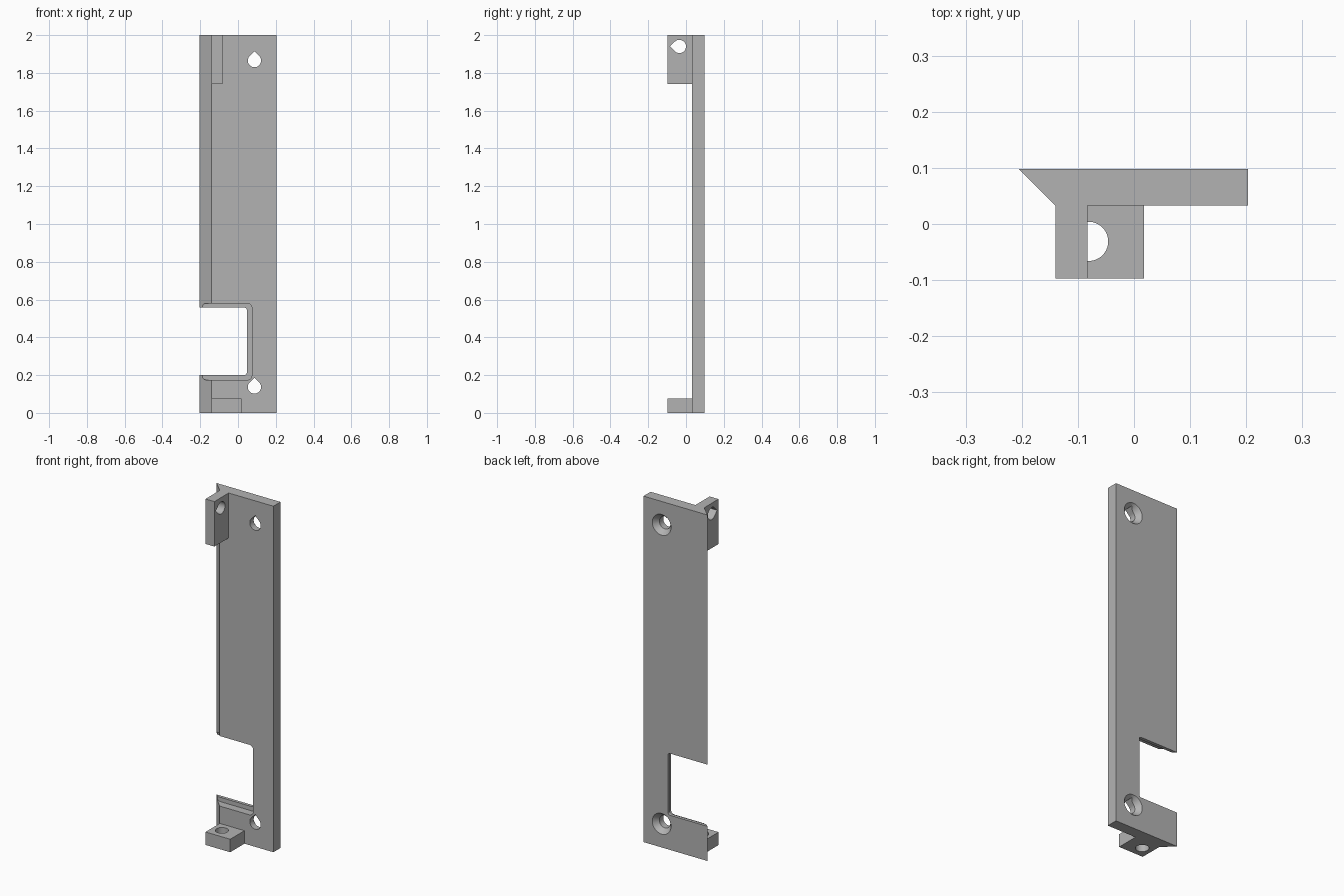
import bpy
from math import cos, sin, pi, radians
from mathutils import Vector

default = bpy.data.objects.get("Cube")
if default:
    bpy.data.objects.remove(default, do_unlink=True)

grey = bpy.data.materials.new("plain grey")
grey.use_nodes = True
grey.diffuse_color = (0.45, 0.45, 0.45, 1)
grey.node_tree.nodes["Principled BSDF"].inputs["Base Color"].default_value = grey.diffuse_color

BACK, FACE, FRONT = 0.098, 0.033, -0.097   # depths of plate back, plate face, tab front
AXES = {"x": lambda a, b, d: (d, a, b),
        "y": lambda a, b, d: (a, d, b),
        "z": lambda a, b, d: (a, b, d)}


def loft(name, axis, sections):
    """Solid through matching outlines, given as (depth, points) pairs."""
    place, n = AXES[axis], len(sections[0][1])
    verts = [place(a, b, d) for d, pts in sections for a, b in pts]
    last = len(verts) - n
    faces = [list(range(n)), list(range(last, last + n))]
    for s in range(0, last, n):
        faces += [[s + i, s + (i + 1) % n, s + n + (i + 1) % n, s + n + i] for i in range(n)]
    mesh = bpy.data.meshes.new(name)
    mesh.from_pydata(verts, [], faces)
    obj = bpy.data.objects.new(name, mesh)
    bpy.context.collection.objects.link(obj)
    bpy.context.view_layer.objects.active = obj
    bpy.ops.object.select_all(action='DESELECT')
    obj.select_set(True)
    bpy.ops.object.mode_set(mode='EDIT')
    bpy.ops.mesh.select_all(action='SELECT')
    bpy.ops.mesh.normals_make_consistent(inside=False)
    bpy.ops.object.mode_set(mode='OBJECT')
    mesh.materials.append(grey)
    return obj


def prism(name, axis, pts, lo, hi):
    return loft(name, axis, [(lo, pts), (hi, pts)])


def rect(a0, a1, b0, b1):
    return [(a0, b0), (a1, b0), (a1, b1), (a0, b1)]


def rounded(a0, a1, b0, b1, r, steps=6):
    corners = [(a1 - r, b1 - r), (a0 + r, b1 - r), (a0 + r, b0 + r), (a1 - r, b0 + r)]
    return [(ca + r * cos((k + i / steps) * pi / 2), cb + r * sin((k + i / steps) * pi / 2))
            for k, (ca, cb) in enumerate(corners) for i in range(steps + 1)]


def circle(a, b, r, n=48):
    return [(a + r * cos(2 * pi * i / n), b + r * sin(2 * pi * i / n)) for i in range(n)]


def teardrop(a, b, r, tip, n=36):
    """Circle with a right-angled point in direction tip (radians)."""
    arc = [tip + pi / 4 + 1.5 * pi * i / n for i in range(n + 1)]
    point = (a + r * 2 ** 0.5 * cos(tip), b + r * 2 ** 0.5 * sin(tip))
    return [(a + r * cos(t), b + r * sin(t)) for t in arc] + [point]


def cut(obj, cutter):
    mod = obj.modifiers.new("cut", 'BOOLEAN')
    mod.operation, mod.solver, mod.object = 'DIFFERENCE', 'EXACT', cutter
    bpy.context.view_layer.objects.active = obj
    bpy.ops.object.modifier_apply(modifier=mod.name)
    bpy.data.objects.remove(cutter, do_unlink=True)


def finish(obj):
    bpy.ops.object.select_all(action='DESELECT')
    obj.select_set(True)
    bpy.context.view_layer.objects.active = obj
    bpy.ops.object.shade_smooth_by_angle(angle=radians(30))


# Long plate with one slanted edge
plate = prism("mounting_plate", "z",
              [(-0.205, BACK), (0.203, BACK), (0.203, FACE), (-0.14, FACE)], 0, 2)

# Side window with a thin lip left at the back
cut(plate, prism("window_cutter", "y", rounded(-0.4, 0.047, 0.2, 0.557, 0.014), -0.1, 0.2))
cut(plate, prism("recess_cutter", "y", rounded(-0.19, 0.073, 0.175, 0.58, 0.022), -0.1, 0.08))

# Screw holes, countersunk from the back
for z in (0.137, 1.865):
    cut(plate, prism("hole_cutter", "y", teardrop(0.087, z, 0.035, pi / 2), -0.1, 0.2))
    cut(plate, loft("sink_cutter", "y", [(BACK - 0.03, circle(0.087, z, 0.034)),
                                         (BACK, circle(0.087, z, 0.06)),
                                         (BACK + 0.02, circle(0.087, z, 0.06))]))

# Upper tab with a sideways hole
upper = prism("upper_tab", "z", rect(-0.14, -0.083, FRONT, FACE), 1.74, 2)
cut(upper, prism("hole_cutter", "x", teardrop(-0.035, 1.94, 0.035, pi), -0.3, 0.1))

# Lower tab with an upright hole
lower = prism("lower_tab", "z", rect(-0.14, 0.018, FRONT, FACE), 0, 0.075)
cut(lower, prism("hole_cutter", "z", circle(-0.081, -0.031, 0.035), -0.1, 0.2))

for part in (plate, upper, lower):
    finish(part)
